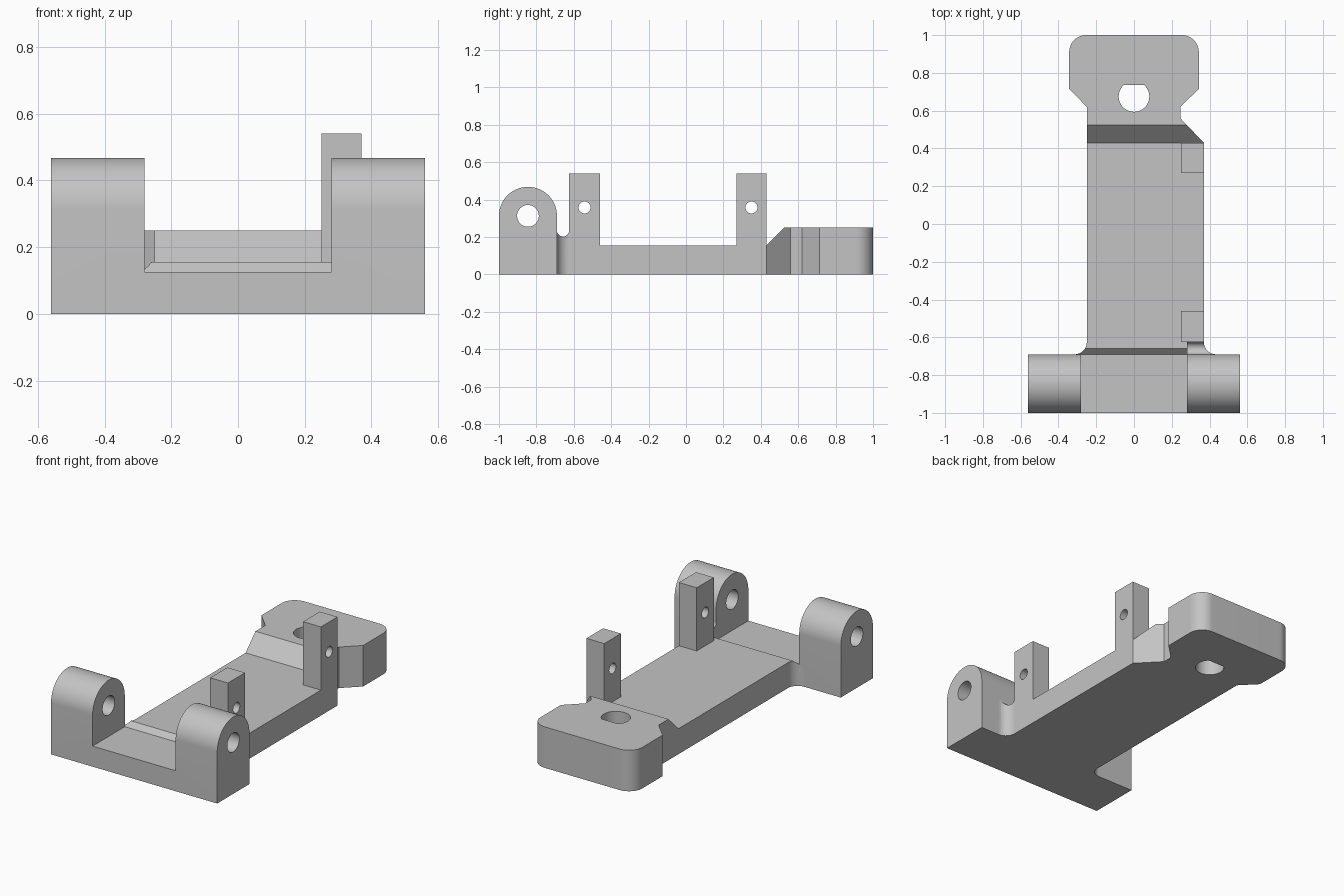
import bpy, bmesh
from math import sin, cos, radians

cube = bpy.data.objects.get("Cube")
if cube:
    bpy.data.objects.remove(cube, do_unlink=True)

grey = bpy.data.materials.new("plain grey")
grey.use_nodes = True
colour = (0.55, 0.55, 0.55, 1)
grey.diffuse_color = colour
grey.node_tree.nodes["Principled BSDF"].inputs["Base Color"].default_value = colour


def arc(cx, cy, r, start, end, steps=24):
    """Points along an arc, angles in degrees."""
    angles = [radians(start + (end - start) * i / steps) for i in range(steps + 1)]
    return [(cx + r * cos(a), cy + r * sin(a)) for a in angles]


def circle(cx, cy, r):
    return arc(cx, cy, r, 0, 360, 64)[:-1]


def prism(name, outline, low, high, axis="z"):
    """Extrude an (x, y) outline along z, or a (y, z) outline along x."""
    bm = bmesh.new()
    place = (lambda p: (p[0], p[1], low)) if axis == "z" else (lambda p: (low, p[0], p[1]))
    face = bm.faces.new([bm.verts.new(place(p)) for p in outline])
    grown = bmesh.ops.extrude_face_region(bm, geom=[face])
    move = (0, 0, high - low) if axis == "z" else (high - low, 0, 0)
    verts = [v for v in grown["geom"] if isinstance(v, bmesh.types.BMVert)]
    bmesh.ops.translate(bm, vec=move, verts=verts)
    bmesh.ops.recalc_face_normals(bm, faces=bm.faces)
    mesh = bpy.data.meshes.new(name)
    bm.to_mesh(mesh)
    bm.free()
    obj = bpy.data.objects.new(name, mesh)
    bpy.context.collection.objects.link(obj)
    mesh.materials.append(grey)
    return obj


def select(obj):
    bpy.ops.object.select_all(action="DESELECT")
    obj.select_set(True)
    bpy.context.view_layer.objects.active = obj


def finish(obj, *cutters):
    """Cut the part, remove the cutters and smooth its round faces."""
    select(obj)
    for cutter in cutters:
        cutter.hide_render = True
        mod = obj.modifiers.new("cut", "BOOLEAN")
        mod.operation = "DIFFERENCE"
        mod.solver = "EXACT"
        mod.object = cutter
        bpy.ops.object.modifier_apply(modifier=mod.name)
        bpy.data.objects.remove(cutter, do_unlink=True)
    bpy.ops.object.shade_smooth_by_angle(angle=radians(25))


def box(y0, y1, z0, z1):
    return [(y0, z0), (y1, z0), (y1, z1), (y0, z1)]


# Hinge yoke: arched bar with the middle removed and a pin bore
AXIS_Y, AXIS_Z, ARCH = -0.845, 0.313, 0.155
BACK = AXIS_Y + ARCH
yoke = prism("hinge_yoke", [(-1, 0), (BACK, 0)] + arc(AXIS_Y, AXIS_Z, ARCH, 0, 180, 40),
             -0.56, 0.56, "x")
finish(yoke,
       prism("yoke_gap", box(-1.1, -0.6, 0.125, 0.6), -0.28, 0.28, "x"),
       prism("pin_bore", circle(AXIS_Y, AXIS_Z, 0.058), -0.7, 0.7, "x"))

# Deck with a filleted left root and a bevelled front lip
LEFT, RIGHT, DECK_END, DECK_TOP = -0.25, 0.37, 0.43, 0.155
FILLET, ROOT = 0.065, -0.625
deck = prism("deck", [(0.28, BACK), (0.28, ROOT), (RIGHT, ROOT), (RIGHT, DECK_END), (LEFT, DECK_END)]
             + arc(LEFT - FILLET, ROOT, FILLET, 0, -90), 0, DECK_TOP)
finish(deck, prism("lip_cut", [(-0.70, 0.115), (-0.65, 0.165), (-0.70, 0.165)], -0.4, 0.4, "x"))

# Saddle between the yoke and the front post, with a round groove on top
saddle = prism("saddle", [(0.28, ROOT), (0.28, BACK)]
               + arc(RIGHT + FILLET, ROOT, FILLET, 270, 180), 0, 0.235)
finish(saddle, prism("groove", circle((BACK + ROOT) / 2, 0.235, 0.0324), 0.2, 0.6, "x"))

# Upright posts with cross holes
for name, y0, y1 in (("front_post", ROOT, -0.46), ("back_post", 0.27, DECK_END)):
    post = prism(name, box(y0, y1, DECK_TOP, 0.54), 0.25, RIGHT, "x")
    finish(post, prism("post_hole", circle((y0 + y1) / 2, 0.358, 0.032), 0.1, 0.5, "x"))

# Raised head plate: narrow neck, rounded corners, sloped front and flatted hole
HEAD, ROUND = 0.343, 0.09
head = prism("head_plate",
             [(LEFT, DECK_END), (RIGHT, DECK_END), (0.245, 0.56), (0.245, 0.62), (HEAD, 0.715)]
             + arc(HEAD - ROUND, 1 - ROUND, ROUND, 0, 90)
             + arc(ROUND - HEAD, 1 - ROUND, ROUND, 90, 180)
             + [(-HEAD, 0.715), (LEFT, 0.62)], 0, 0.25)
finish(head,
       prism("slope_cut", [(0.41, 0.135), (0.545, 0.27), (0.41, 0.27)], -0.5, 0.5, "x"),
       prism("flatted_hole", arc(0, 0.675, 0.081, 132, 408, 56), -0.1, 0.4))
